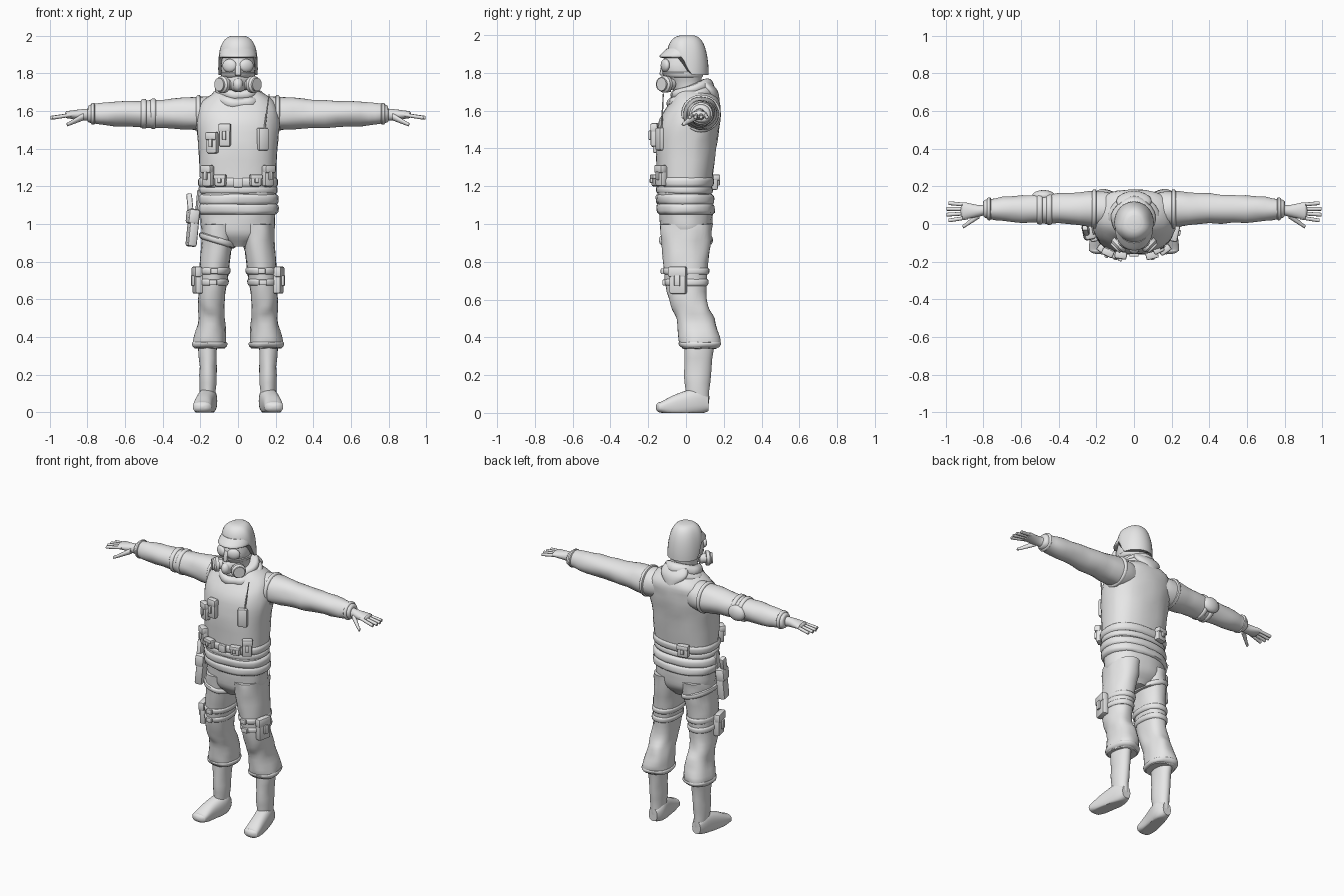
import bpy, bmesh
from math import sin, cos, pi, sqrt, atan2, copysign, radians
from mathutils import Matrix, Vector, Euler, noise

default_cube = bpy.data.objects.get("Cube")
if default_cube:
    bpy.data.objects.remove(default_cube, do_unlink=True)

GREY = (0.8, 0.8, 0.8, 1)
grey = bpy.data.materials.new("plain_grey")
grey.use_nodes = True
grey.diffuse_color = GREY
grey.node_tree.nodes["Principled BSDF"].inputs["Base Color"].default_value = GREY

CENTRE, RIGHT, BOTH = ("",), ("right_",), ("left_", "right_")
skins = {}


def finish(name, bm, sides=CENTRE, loc=(0, 0, 0), rot=(0, 0, 0)):
    """Make the objects; parts are drawn on the left and flipped for the right."""
    bm.transform(Matrix.LocRotScale(Vector(loc), Euler(rot), None))
    for side in sides:
        if side == "right_":
            bm.transform(Matrix.Diagonal((-1, 1, 1, 1)))
        bmesh.ops.recalc_face_normals(bm, faces=bm.faces)
        for face in bm.faces:
            face.smooth = True
        for edge in bm.edges:
            edge.smooth = edge.calc_face_angle(0) < radians(40)
        mesh = bpy.data.meshes.new(side + name)
        bm.to_mesh(mesh)
        mesh.materials.append(grey)
        part = bpy.data.objects.new(side + name, mesh)
        bpy.context.collection.objects.link(part)
    bm.free()


def smooth_rows(rows, steps):
    """Catmull-Rom interpolation between cross-sections."""
    result = []
    for i in range(len(rows) - 1):
        before, start, end = rows[max(i - 1, 0)], rows[i], rows[i + 1]
        after = rows[min(i + 2, len(rows) - 1)]
        enter, leave = (end - before) / 2, (after - start) / 2
        for k in range(steps):
            t = k / steps
            ease = t * t * (3 - 2 * t)
            pull = t * (1 - t)
            result.append(start.lerp(end, ease) + pull * ((1 - t) * enter - t * leave))
    return result + [rows[-1]]


def loft(name, axis, rows, power=2, steps=4, wrinkle=0, round_tip=False, shape=None,
         segments=32, **place):
    """Skin rows of (position, centre, centre, radius, radius); a short row is centred."""
    rows = [Vector(r if len(r) == 5 else (r[0], 0, *r[1:])) for r in rows]
    if round_tip:
        last = rows[-1].copy()
        heading = copysign(last[4], last[0] - rows[-2][0])
        for reach in (0.5, 0.85, 0.99):
            shrink = sqrt(1 - reach * reach)
            rows.append(Vector((last[0] + heading * reach, last[1], last[2],
                                last[3] * shrink, last[4] * shrink)))
    rows = smooth_rows(rows, steps)
    skins[name] = rows, power
    bm = bmesh.new()
    rings = []
    for along, centre_a, centre_b, radius_a, radius_b in rows:
        ring = []
        for k in range(segments):
            c, s = cos(2 * pi * k / segments), sin(2 * pi * k / segments)
            a = centre_a + radius_a * copysign(abs(c) ** (2 / power), c)
            b = centre_b + radius_b * copysign(abs(s) ** (2 / power), s)
            point = Vector({"x": (along, a, b), "y": (a, along, b), "z": (a, b, along)}[axis])
            ring.append(bm.verts.new(shape(point) if shape else point))
        rings.append(ring)
    for low, high in zip(rings, rings[1:]):
        for k in range(segments):
            bm.faces.new((low[k - 1], low[k], high[k], high[k - 1]))
    bm.faces.new(rings[0])
    bm.faces.new(rings[-1])
    bm.normal_update()
    for v in bm.verts:
        v.co += v.normal * wrinkle * noise.noise(v.co * 14)
    finish(name, bm, **place)


def section(part, along):
    """Cross-section of a finished skin at a position."""
    rows = skins[part][0]
    for low, high in zip(rows, rows[1:]):
        if along <= high[0]:
            break
    return low.lerp(high, (along - low[0]) / (high[0] - low[0]))


def ring(name, part, axis, along, half, thick, **options):
    """Raised band that follows the surface of a skin."""
    rows = []
    for k in range(-3, 4):
        row = section(part, along + half * k / 3)
        swell = thick * (1 - (k / 3) ** 4)
        rows.append((*row[:3], row[3] + swell, row[4] + swell))
    loft(name, axis, rows, power=skins[part][1], steps=1, **options)


def mount(part, z, degrees, out=0):
    """Point and facing on a skin, with zero degrees at the front."""
    _, x, y, rx, ry = section(part, z)
    power = skins[part][1]
    s, c = sin(radians(degrees)), -cos(radians(degrees))
    radius = (abs(s / rx) ** power + abs(c / ry) ** power) ** (-1 / power)
    nx = copysign(abs(s * radius / rx) ** (power - 1) / rx, s)
    ny = copysign(abs(c * radius / ry) ** (power - 1) / ry, c)
    normal = Vector((nx, ny, 0)).normalized()
    spot = Vector((x + s * radius, y + c * radius, z)) + normal * out
    return spot, (0, 0, atan2(nx, -ny))


def box(name, loc, rot, size, sides=CENTRE):
    bm = bmesh.new()
    bmesh.ops.create_cube(bm, size=1)
    bmesh.ops.scale(bm, vec=size, verts=bm.verts)
    bmesh.ops.bevel(bm, geom=bm.edges[:], offset=min(size) / 4, segments=2,
                    profile=0.5, affect="EDGES")
    finish(name, bm, sides, loc, rot)


def blob(name, loc, rot, radii, sides):
    bm = bmesh.new()
    bmesh.ops.create_uvsphere(bm, u_segments=24, v_segments=16, radius=1)
    bmesh.ops.scale(bm, vec=radii, verts=bm.verts)
    finish(name, bm, sides, loc, rot)


def pouch(name, part, z, degrees, width, height, sides=CENTRE):
    """Bag with an overhanging flap and a closing tab."""
    depth = 0.04
    box(name, *mount(part, z, degrees, depth / 3), (width, depth, height), sides)
    box(name + "_flap", *mount(part, z + height / 3, degrees, depth / 2),
        (width * 1.1, depth, height * 0.4), sides)
    box(name + "_tab", *mount(part, z, degrees, depth), (width / 3, depth / 3, height * 0.4), sides)


# Torso, hips and jacket folds
loft("vest", "z", [(1.15, -.01, .2, .14), (1.4, 0, .21, .16), (1.55, .02, .22, .16),
                   (1.65, .05, .19, .13), (1.72, .03, .08, .08)], 2.4, wrinkle=.006)
loft("hips", "z", [(.88, 0, .06, .08), (.95, 0, .18, .13), (1.05, 0, .2, .14),
                   (1.2, -.01, .2, .14)], 2.2, wrinkle=.006)
for z in (1.08, 1.13):
    ring("jacket_fold", "hips", "z", z, .03, .015, wrinkle=.006)
ring("lower_belt", "hips", "z", 1.18, .02, .01)

# Sleeves, cuffs and armhole seams
loft("sleeve", "x", [(x, .08, 1.585, r * 1.05, r) for x, r in
                     ((.1, .08), (.2, .09), (.4, .075), (.65, .065), (.78, .05), (.8, .03))],
     wrinkle=.008, sides=BOTH)
ring("armhole_seam", "sleeve", "x", .21, .012, .01, sides=BOTH)
ring("cuff", "sleeve", "x", .77, .01, .006, sides=BOTH)
for x in (.45, .5):
    ring("elbow_strap", "sleeve", "x", x, .015, .008, sides=RIGHT)
blob("elbow_pad", (.48, .15, 1.58), (0, 0, 0), (.06, .03, .05), RIGHT)

# Hands
loft("palm", "x", [(.78, .08, 1.58, .03, .03), (.82, .07, 1.58, .03, .03), (.9, .07, 1.58, .045, .02)],
     round_tip=True, sides=BOTH)
for k, finger in enumerate(("index", "middle", "ring", "little")):
    reach = .99 - abs(k - 1.5) / 100
    loft(finger + "_finger", "x", [(.88, .035 + k * .022, 1.58, .01, .01),
                                   (reach, .02 + k * .03, 1.565, .01, .01)],
         round_tip=True, segments=12, sides=BOTH)
loft("thumb", "x", [(.82, .05, 1.57, .02, .02), (.9, -.01, 1.53, .01, .01)],
     round_tip=True, segments=12, sides=BOTH)

# Trousers and boots
loft("trouser_leg", "z", [(.34, .15, .07, .08, .09), (.38, .15, .07, .09, .11), (.5, .14, .05, .07, .1),
                          (.6, .14, .01, .07, .1), (.8, .12, 0, .08, .12), (1, .1, 0, .09, .14)],
     2.2, wrinkle=.01, sides=BOTH)
ring("trouser_hem", "trouser_leg", "z", .36, .015, .006, wrinkle=.008, sides=BOTH)
loft("boot_shaft", "z", [(.05, .16, .06, .04, .06), (.2, .16, .06, .045, .07), (.36, .16, .07, .05, .08)],
     wrinkle=.006, sides=BOTH)


def flat_sole(point):
    return Vector((point.x, point.y, max(point.z, 0)))


loft("boot_foot", "y", [(.12, .16, .05, .03, .04), (.06, .16, .06, .05, .07), (-.05, .18, .04, .05, .06),
                        (-.13, .19, .03, .05, .03)], 2.5, round_tip=True, shape=flat_sole, sides=BOTH)

# Thigh straps and pouches
for z in (.69, .75):
    ring("thigh_strap", "trouser_leg", "z", z, .018, .008, sides=BOTH)
    box("strap_buckle", *mount("trouser_leg", z, 0, .01), (.04, .02, .03), BOTH)
pouch("thigh_pouch", "trouser_leg", .7, 60, .09, .14, BOTH)

# Belt and its pouches
ring("belt", "vest", "z", 1.22, .025, .01)
box("belt_buckle", *mount("vest", 1.22, 0, .01), (.05, .02, .05))
for label, degrees, height in (("outer", 53, .11), ("inner", 33, .06)):
    pouch(label + "_belt_pouch", "vest", 1.2 + height / 2, degrees, .06, height, BOTH)
pouch("back_belt_pouch", "vest", 1.22, -150, .07, .08)

# Chest pouches and radio
pouch("outer_chest_pouch", "vest", 1.43, -43, .06, .11)
pouch("inner_chest_pouch", "vest", 1.47, -23, .06, .12)
box("radio", *mount("vest", 1.45, 43), (.06, .04, .12))
loft("antenna", "z", [(1.5, .14, -.13, .005, .005), (1.69, .165, -.12, .003, .003)], segments=8)

# Holster, pistol and leg strap on the right hip
lean = (0, -.1, -.2)
box("holster", (.24, -.04, .98), lean, (.05, .08, .2), RIGHT)
box("holster_flap", (.24, -.04, 1.04), lean, (.06, .09, .08), RIGHT)
box("holster_hanger", (.21, -.03, 1.1), lean, (.02, .05, .16), RIGHT)
box("pistol_grip", (.255, -.03, 1.11), (-.3, .1, 0), (.03, .04, .1), RIGHT)


def slant(point):
    return Vector((point.x, point.y, point.z + (point.x - .1) * .3))


ring("holster_strap", "trouser_leg", "z", .91, .018, .012, shape=slant, sides=RIGHT)

# Scarf rolls and the point of the hood
for z, radius in ((1.67, .11), (1.71, .09)):
    roll = [k * pi / 8 for k in range(-4, 5)]
    loft("scarf_roll", "z", [(.03 * sin(t), 0, radius + .03 * cos(t), radius + .025 * cos(t)) for t in roll],
         steps=1, wrinkle=.01, loc=(0, .03, z), rot=(.3, 0, 0))
loft("hood_point", "z", [(1.62, .17, .01, .01), (1.7, .13, .09, .04), (1.75, .1, .08, .03)])

# Head and gas mask
loft("head", "z", [(1.66, .02, .07, .07), (1.74, 0, .07, .08), (1.82, -.02, .09, .11), (1.92, 0, .08, .1)])
ring("mask_strap", "head", "z", 1.79, .015, .006)
loft("mask_snout", "y", [(-.08, 0, 1.76, .06, .06), (-.12, 0, 1.74, .03, .04)], round_tip=True)
blob("mask_lens", (.045, -.11, 1.84), (0, 0, .4), (.04, .02, .035), BOTH)
box("mask_nose_ridge", (0, -.12, 1.82), (-.2, 0, 0), (.03, .03, .07))
loft("mask_filter", "y", [(y, 0, 0, r, r) for y, r in
                          ((.05, .03), (.01, .03), (.01, .045), (-.01, .045), (-.02, .035), (-.03, .035))],
     steps=1, loc=(.08, -.11, 1.74), rot=(0, 0, .8), sides=BOTH)


# Helmet, with its rim raised above the face
def raise_rim(point):
    front = min(max(.5 - point.y * 14, 0), 1)
    lift = front * front * (3 - 2 * front) / 2
    return point.lerp(Vector((point.x, point.y, 2)), lift)


dome = [k * pi / 20 for k in range(10)]
loft("helmet", "z", [(1.79 + .21 * sin(t), .01, .105 * cos(t) ** .6, .11 * cos(t) ** .6) for t in dome],
     shape=raise_rim)
loft("helmet_brim", "z", [(1.88, -.03, .09, .1), (1.89, -.03, .1, .11), (1.93, -.01, .09, .09)])
